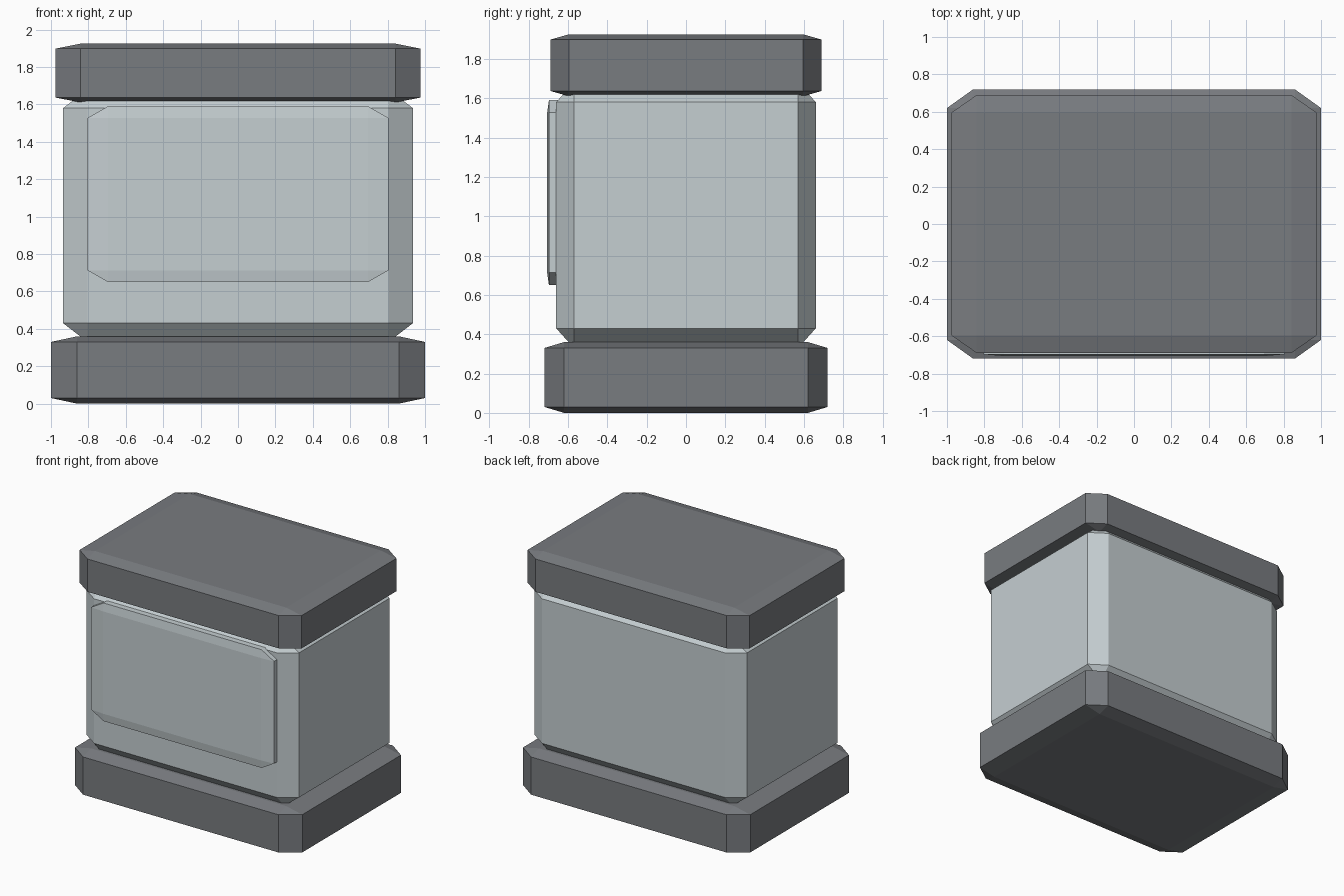
import bpy
import bmesh
from itertools import product


def material(name, rgb):
    mat = bpy.data.materials.new(name)
    mat.use_nodes = True
    mat.diffuse_color = (*rgb, 1)
    mat.node_tree.nodes["Principled BSDF"].inputs["Base Color"].default_value = (*rgb, 1)
    return mat


def chamfered_box(name, low, high, cut, mat):
    """Box with every edge and corner cut flat, by a different amount per axis."""
    bm = bmesh.new()
    for signs in product((0, 1), repeat=3):
        outer = [(low, high)[s][i] for i, s in enumerate(signs)]
        inner = [outer[i] + cut[i] * (1 - 2 * s) for i, s in enumerate(signs)]
        # Each corner has one point on each of its three faces
        for axis in range(3):
            point = list(inner)
            point[axis] = outer[axis]
            bm.verts.new(point)
    bmesh.ops.convex_hull(bm, input=bm.verts)
    bmesh.ops.dissolve_limit(bm, angle_limit=0.01, verts=bm.verts, edges=bm.edges)
    bmesh.ops.recalc_face_normals(bm, faces=bm.faces)
    mesh = bpy.data.meshes.new(name)
    bm.to_mesh(mesh)
    bm.free()
    mesh.materials.append(mat)
    obj = bpy.data.objects.new(name, mesh)
    bpy.context.collection.objects.link(obj)
    return obj


cube = bpy.data.objects.get("Cube")
if cube:
    bpy.data.objects.remove(cube)

dark_grey = material("dark grey", (0.19, 0.20, 0.215))
pale_grey = material("pale grey", (0.56, 0.62, 0.64))

# Wide foot slab, main body and overhanging lid
chamfered_box("base", (-1, -0.72, 0), (1, 0.72, 0.36), (0.14, 0.10, 0.03), dark_grey)
chamfered_box("body", (-0.935, -0.66, 0.33), (0.935, 0.66, 1.68), (0.13, 0.09, 0.10), pale_grey)
chamfered_box("lid", (-0.977, -0.69, 1.61), (0.977, 0.69, 1.925), (0.136, 0.095, 0.027), dark_grey)

# Raised plate on the front
chamfered_box("front_panel", (-0.805, -0.706, 0.65), (0.805, -0.62, 1.59), (0.11, 0.009, 0.063), pale_grey)
